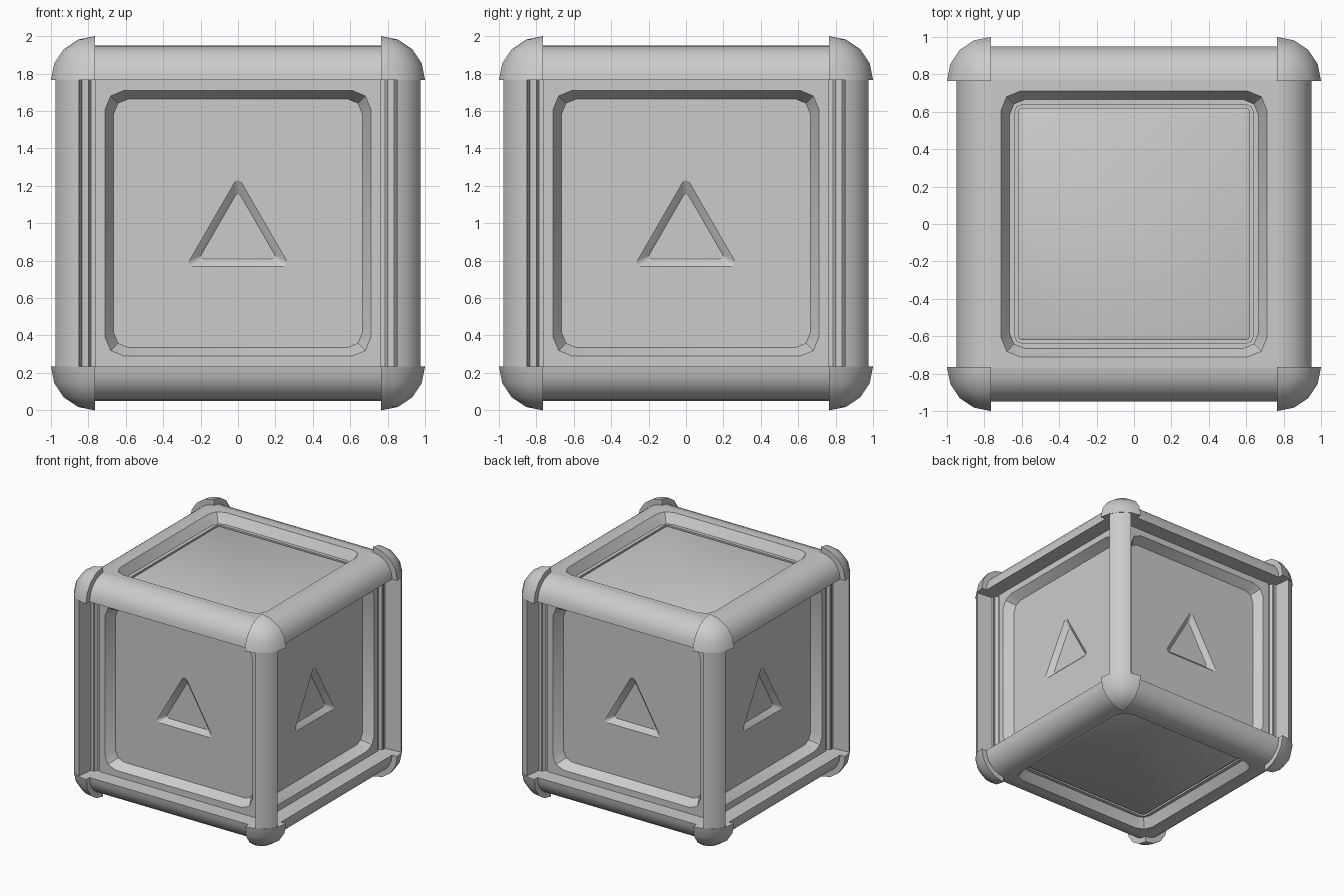
import bpy, bmesh
from math import radians, sin, cos, pi
from mathutils import Matrix, Vector

if "Cube" in bpy.data.objects:
    bpy.data.objects.remove(bpy.data.objects["Cube"])

UP = Matrix.Translation((0, 0, 1))


def rot(deg, axis):
    return Matrix.Rotation(radians(deg), 4, axis)


def finish(bm, name, matrix, solid=True):
    bm.transform(UP @ matrix)
    if solid:
        bmesh.ops.recalc_face_normals(bm, faces=bm.faces)
    me = bpy.data.meshes.new(name)
    bm.to_mesh(me)
    bm.free()
    ob = bpy.data.objects.new(name, me)
    bpy.context.collection.objects.link(ob)
    bpy.ops.object.select_all(action='DESELECT')
    bpy.context.view_layer.objects.active = ob
    ob.select_set(True)
    bpy.ops.object.shade_smooth_by_angle(angle=radians(28))


def rounded(corners, r, start, turn, steps):
    """Counter-clockwise outline with arcs of radius r around the given corner centres."""
    pts = []
    for i, (cx, cy) in enumerate(corners):
        for s in range(steps + 1):
            a = radians(start + turn * (i + s / steps))
            pts.append((cx + r * cos(a), cy + r * sin(a)))
    return pts


def rect(w, h, r):
    x, y = w - r, h - r
    return rounded([(x, y), (-x, y), (-x, -y), (x, -y)], r, 0, 90, 2)


def triangle(inradius, r):
    d = 2 * (inradius - r)
    c = [(d * cos(a), d * sin(a) - 0.07) for a in (pi / 2, pi * 7 / 6, pi * 11 / 6)]
    return rounded(c, r, 30, 120, 3)


def add_loop(bm, pts, d):
    return [bm.verts.new((x, y, d)) for x, y in pts]


def bridge(bm, a, b):
    n = len(a)
    for i in range(n):
        j = (i + 1) % n
        bm.faces.new((a[i], a[j], b[j], b[i]))


def loft(bm, levels):
    loops = [add_loop(bm, p, d) for p, d in levels]
    for a, b in zip(loops, loops[1:]):
        bridge(bm, a, b)
    return loops


def loop_edges(bm, loop):
    return [bm.edges.get((loop[i - 1], loop[i])) for i in range(len(loop))]


def side_panel(name, matrix):
    bm = bmesh.new()
    frame = loft(bm, [(rect(.84, .775, .004), .805), (rect(.765, .77, .004), .805),
                      (rect(.765, .77, .004), .815), (rect(.71, .71, .1), .815),
                      (rect(.665, .665, .08), .735)])
    tri = loft(bm, [(triangle(.16, .02), .735), (triangle(.121, .016), .695)])
    bm.faces.new(tri[-1])
    # flat panel around the triangular recess
    bmesh.ops.triangle_fill(bm, use_beauty=True, normal=(0, 0, 1),
                            edges=loop_edges(bm, frame[-1]) + loop_edges(bm, tri[0]))
    finish(bm, name, matrix, solid=False)


def lid_panel(name, matrix):
    bm = bmesh.new()
    loops = loft(bm, [(rect(.77, .77, .004), .95), (rect(.71, .71, .1), .95),
                      (rect(.665, .665, .08), .87), (rect(.635, .635, .03), .87),
                      (rect(.635, .635, .03), .855), (rect(.62, .62, .02), .855),
                      (rect(.62, .62, .02), .865), (rect(.61, .61, .02), .87)])
    bm.faces.new(loops[-1])
    finish(bm, name, matrix, solid=False)


def prism(name, pts, half, matrix):
    bm = bmesh.new()
    a, b = add_loop(bm, pts, -half), add_loop(bm, pts, half)
    bridge(bm, a, b)
    bm.faces.new(a)
    bm.faces.new(b)
    finish(bm, name, matrix)


def corner_cap(name, matrix):
    # one eighth of a ball, closed by three flat inner faces
    bm = bmesh.new()
    bmesh.ops.create_uvsphere(bm, u_segments=16, v_segments=8, radius=.235)
    bmesh.ops.delete(bm, geom=[v for v in bm.verts if min(v.co) < -1e-4], context='VERTS')
    rim = [e for e in bm.edges if e.is_boundary]
    heart = bm.verts.new((0, 0, 0))
    for e in rim:
        bm.faces.new((*e.verts, heart))
    finish(bm, name, matrix @ Matrix.Translation((.765, .765, .765)))


def arc(c, r, a0, a1, n):
    return [(c + r * cos(radians(a0 + (a1 - a0) * i / n)),
             c + r * sin(radians(a0 + (a1 - a0) * i / n))) for i in range(n + 1)]


# cross-sections of the upright posts and the horizontal beams
post = [(.76, .76), (.80, .83)]
post = [(.76, .76), (.79, .83 - .06), (.80, .83)] + arc(.79, .195, 18, 72, 6) + [(.83, .80)]
post[1:3] = [(.80, .83)]
beam = [(.765, .765)] + arc(.765, .185, 0, 90, 6)

# turns a (outward, up) profile so that it runs along a face
lay = Matrix(((0, 0, 1, 0), (1, 0, 0, 0), (0, 1, 0, 0), (0, 0, 0, 1)))

for k, side in enumerate(("front", "right", "back", "left")):
    turn = rot(90 * k, 'Z')
    side_panel(side + "_panel", turn @ rot(90, 'X'))
    prism(side + "_post", post, .766, turn)
    prism(side + "_top_beam", beam, .77, turn @ lay)
    prism(side + "_bottom_beam", beam, .77, turn @ rot(180, 'X') @ lay)
    corner_cap(side + "_top_cap", turn)
    corner_cap(side + "_bottom_cap", turn @ Matrix.Scale(-1, 4, Vector((0, 0, 1))))

lid_panel("top_panel", Matrix.Identity(4))
lid_panel("bottom_panel", rot(180, 'X'))
